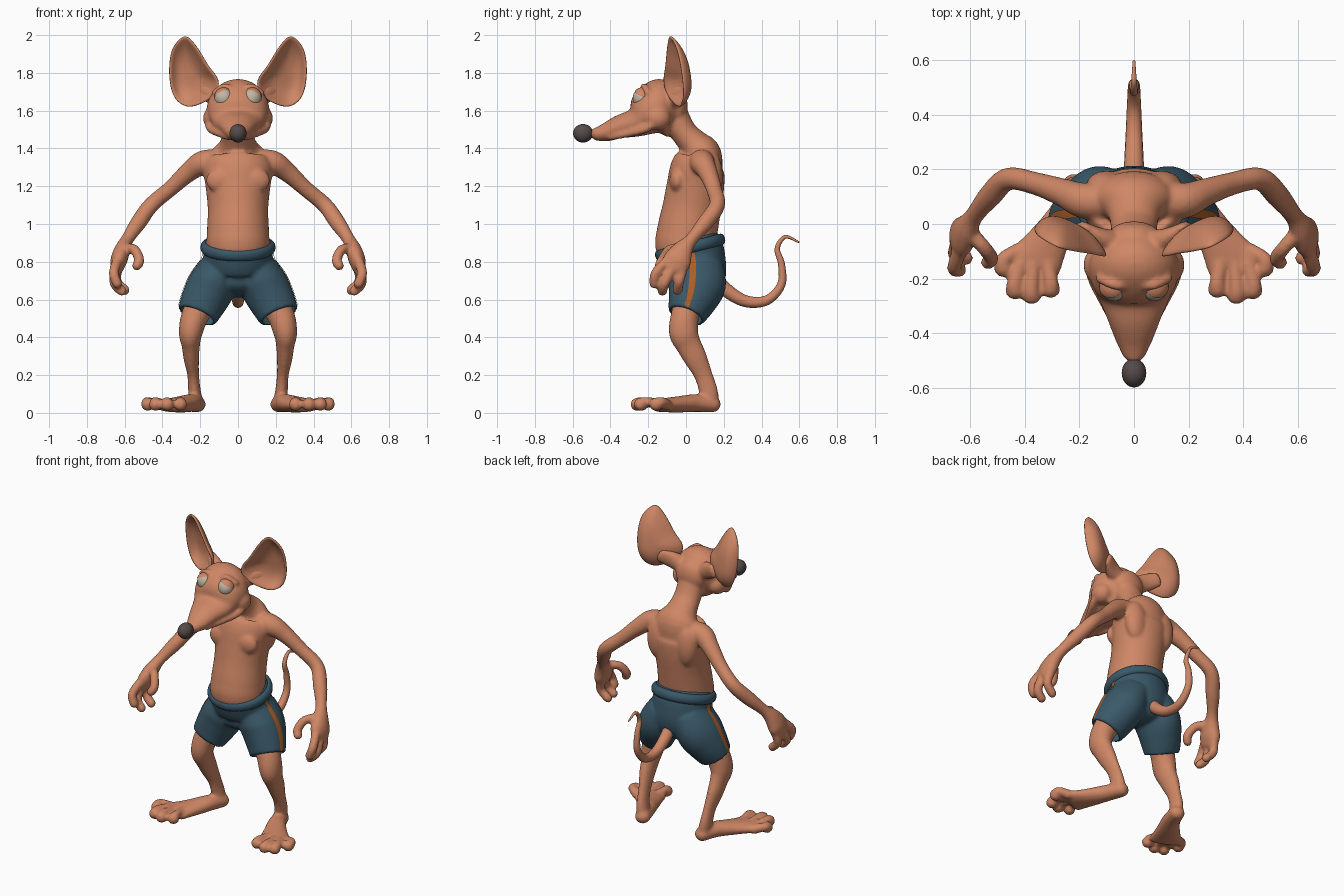
import bpy, bmesh, math
from mathutils import Vector, Matrix

cube = bpy.data.objects.get("Cube")
if cube:
    bpy.data.objects.remove(cube)

X, Y = Vector((1, 0, 0)), Vector((0, 1, 0))


def material(name, *rgb):
    m = bpy.data.materials.new(name)
    m.use_nodes = True
    m.diffuse_color = (*rgb, 1)
    m.node_tree.nodes["Principled BSDF"].inputs["Base Color"].default_value = (*rgb, 1)
    return m


SKIN = material("skin", .62, .24, .13)
CLOTH = material("shorts_blue", .042, .098, .138)
TRIM = material("stripe_orange", .4, .11, .02)
DARK = material("nose_dark", .09, .07, .067)
EYE = material("eye_ivory", .54, .46, .37)


def spline(rows, steps=5, closed=False):
    """Catmull-Rom interpolation of rows of numbers."""
    n, out = len(rows), []
    pick = (lambda i: rows[i % n]) if closed else (lambda i: rows[min(max(i, 0), n - 1)])
    for i in range(n if closed else n - 1):
        for k in range(steps):
            t = k / steps
            out.append([b + .5 * t * (c - a + t * (2*a - 5*b + 4*c - d + t * (3*(b - c) + d - a)))
                        for a, b, c, d in zip(pick(i-1), pick(i), pick(i+1), pick(i+2))])
    return out if closed else out + [list(rows[-1])]


def loft(bm, rows, side=1, ref=X, dome=1.0, sides=24):
    """Skin ellipses (x, y, z, radius along ref, other radius) along a path, with domed ends."""
    rows = spline([r if len(r) == 5 else (*r, r[3]) for r in rows])
    pts = [Vector((side * r[0], r[1], r[2])) for r in rows]
    last, sections = len(rows) - 1, []
    for i, r in enumerate(rows):
        t = (pts[min(i + 1, last)] - pts[max(i - 1, 0)]).normalized()
        sections.append((pts[i], t, r[3], r[4]))
    if dome:
        def cap(sec, sign):
            p, t, a, b = sec
            for ang in (.35, .7, 1.05, 1.35):
                k = math.cos(ang)
                yield p + t * sign * dome * min(a, b) * math.sin(ang), t, a * k, b * k
        sections = list(cap(sections[0], -1))[::-1] + sections + list(cap(sections[-1], 1))
    rings = []
    for p, t, a, b in sections:
        u = (ref - t * ref.dot(t)).normalized()
        v = t.cross(u)
        angles = [math.tau * j / sides for j in range(sides)]
        rings.append([bm.verts.new(p + u * a * math.cos(g) + v * b * math.sin(g)) for g in angles])
    for lo, hi in zip(rings, rings[1:]):
        for j in range(sides):
            k = (j + 1) % sides
            bm.faces.new((lo[j], lo[k], hi[k], hi[j]))
    bm.faces.new(rings[0][::-1])
    bm.faces.new(rings[-1])


def blob(bm, loc, size):
    mat = Matrix.Translation(loc) @ Matrix.Diagonal((*size, 1))
    bmesh.ops.create_uvsphere(bm, u_segments=32, v_segments=20, radius=1, matrix=mat)


def finish(name, bm, mat):
    bmesh.ops.recalc_face_normals(bm, faces=bm.faces)
    me = bpy.data.meshes.new(name)
    bm.to_mesh(me)
    bm.free()
    me.materials.append(mat)
    ob = bpy.data.objects.new(name, me)
    bpy.context.collection.objects.link(ob)
    me.shade_smooth()
    return ob


def fuse(ob, voxel):
    m = ob.modifiers.new("fuse", 'REMESH')
    m.mode, m.voxel_size, m.use_smooth_shade = 'VOXEL', voxel, True
    m = ob.modifiers.new("soften", 'SMOOTH')
    m.factor, m.iterations = .5, 6


def bake(ob):
    bpy.ops.object.select_all(action='DESELECT')
    ob.select_set(True)
    bpy.context.view_layer.objects.active = ob
    bpy.ops.object.convert(target='MESH')
    bpy.ops.object.shade_smooth_by_angle(angle=math.radians(50))


# Body: torso and neck, head with snout, limbs, all fused into one skin
bm = bmesh.new()
loft(bm, [(0, .05, .78, .13, .1), (0, 0, .87, .165, .155), (0, .005, .95, .165, .16),
          (0, .03, 1.08, .16, .155), (0, .05, 1.2, .172, .152), (0, .062, 1.3, .185, .142),
          (0, .08, 1.37, .15, .108), (0, .045, 1.42, .1, .083), (0, -.008, 1.48, .085, .07),
          (0, -.06, 1.56, .085, .08)], sides=40)
loft(bm, [(0, -.05, 1.615, .1, .1), (0, -.12, 1.615, .158, .155), (0, -.19, 1.59, .162, .135),
          (0, -.26, 1.54, .135, .08), (0, -.35, 1.515, .097, .062), (0, -.42, 1.487, .07, .05),
          (0, -.475, 1.475, .045, .035)], dome=.6, sides=40)
blob(bm, (0, -.475, 1.478), (.035, .035, .032))
for s in (1, -1):
    # cheek, lip, brow, ear root, chest and shoulder blade
    blob(bm, (s*.125, -.15, 1.56), (.06, .07, .065))
    loft(bm, [(.16, -.15, 1.55, .02), (.145, -.21, 1.505, .022), (.1, -.3, 1.48, .02),
              (.05, -.4, 1.46, .018)], s)
    loft(bm, [(.022, -.225, 1.7, .016), (.07, -.225, 1.73, .017), (.128, -.2, 1.695, .015)], s)
    loft(bm, [(.08, -.07, 1.66, .05), (.13, -.05, 1.685, .038, .055), (.19, -.01, 1.71, .02, .045)],
         s, Y)
    blob(bm, (s*.08, -.045, 1.23), (.09, .043, .07))
    blob(bm, (s*.1, .14, 1.25), (.075, .055, .13))
    # arm and palm
    loft(bm, [(.07, .085, 1.32, .07), (.18, .085, 1.325, .066), (.26, .115, 1.275, .052),
              (.36, .148, 1.185, .042), (.46, .165, 1.1, .042), (.525, .105, 1.01, .043),
              (.585, .03, .92, .034), (.612, -.015, .865, .055, .042),
              (.63, -.045, .81, .075, .045), (.64, -.06, .77, .068, .036)], s, Y)
    # fingers and thumb
    for path in ([(.64, -.105, .8), (.658, -.16, .74), (.64, -.168, .685)],
                 [(.645, -.07, .77), (.655, -.112, .69), (.615, -.125, .645)],
                 [(.635, -.015, .77), (.645, -.035, .7), (.6, -.045, .65)],
                 [(.6, -.03, .87), (.55, -.085, .865), (.522, -.125, .81), (.535, -.14, .78)]):
        loft(bm, [(*p, .027) for p in path], s, Vector((.4, 1, .2)), sides=16)
    # leg
    loft(bm, [(.1, .05, .7, .09), (.215, 0, .54, .075), (.25, -.013, .43, .064, .078),
              (.25, .014, .36, .049, .068), (.247, .05, .29, .041, .062), (.237, .092, .2, .031, .049),
              (.23, .12, .11, .034, .05), (.222, .125, .055, .04, .045)], s)
    # foot and toes
    loft(bm, [(.215, .145, .045, .046, .042), (.25, .05, .052, .055, .047),
              (.3, -.04, .045, .072, .043), (.355, -.13, .04, .098, .036)], s, dome=.9)
    for x, y in ((.478, -.158), (.436, -.24), (.375, -.258), (.305, -.235)):
        loft(bm, [(.35 + (x - .35) * .6, -.1, .042, .03), (x, y + .03, .058, .027),
                  (x, y, .046, .037)], s, sides=16)
body = finish("body", bm, SKIN)
fuse(body, .0095)
bake(body)

# Shorts: seat and two flared legs, hollowed at the hems
bm, hollow = bmesh.new(), bmesh.new()
loft(bm, [(0, .018, .882, .182, .172), (0, .04, .81, .182, .172), (0, .06, .74, .18, .155),
          (0, .055, .68, .16, .135)], dome=.5, sides=40)
for s in (1, -1):
    loft(bm, [(.08, .06, .78, .11, .14), (.135, .057, .68, .128, .154), (.182, .03, .59, .122, .128),
              (.217, 0, .515, .108, .1)], s, dome=0, sides=32)
    loft(hollow, [(.194, .026, .57, .098, .094), (.217, 0, .515, .094, .086),
                  (.236, -.024, .465, .094, .086)], s, dome=0, sides=32)
shorts = finish("shorts", bm, CLOTH)
cutter = finish("hem_cutter", hollow, CLOTH)
cutter.hide_render = True
fuse(shorts, .0095)
cut = shorts.modifiers.new("hems", 'BOOLEAN')
cut.operation, cut.solver, cut.object = 'DIFFERENCE', 'EXACT', cutter
bake(shorts)
bpy.data.objects.remove(cutter)

# Rolled waistband, higher at the back
bpy.ops.mesh.primitive_torus_add(major_segments=56, minor_segments=14, major_radius=.175,
                                 minor_radius=.024, location=(0, .022, .876),
                                 rotation=(.255, 0, 0))
band = bpy.context.object
band.name = "waistband"
band.scale = (1, .96, 1.3)
band.data.materials.append(CLOTH)
band.data.shade_smooth()

# Tail
bm = bmesh.new()
loft(bm, [(0, .15, .72, .036), (0, .22, .645, .036), (0, .32, .59, .031), (0, .43, .597, .026),
          (0, .505, .68, .022), (0, .505, .79, .018), (0, .483, .87, .014), (0, .525, .932, .01),
          (0, .595, .905, .005)], sides=16)
finish("tail", bm, SKIN)

# Nose
bm = bmesh.new()
blob(bm, (0, -.545, 1.48), (.045, .053, .049))
finish("nose", bm, DARK)

EAR = [(.12, 1.69), (.19, 1.64), (.27, 1.622), (.335, 1.67), (.362, 1.78), (.35, 1.92),
       (.285, 1.995), (.225, 1.945), (.16, 1.84), (.105, 1.76)]
STRIPE = [(.23, .03, .85), (.26, .035, .75), (.31, .025, .65), (.36, -.005, .555)]

for s, label in ((1, "left"), (-1, "right")):
    # Cupped ear
    bm = bmesh.new()
    outline, rings, depth = spline(EAR, 4, closed=True), [], 9

    def ear_point(x, z, r):
        y = -.12 + .4 * (x - .12) - .15 * (z - 1.8) + .07 * (1 - r ** 3)
        return bm.verts.new((s * x, y, z))
    cx, cz = .25, 1.78
    hub = ear_point(cx, cz, 0)
    for i in range(1, depth):
        r = i / (depth - 1)
        rings.append([ear_point(cx + (x - cx) * r, cz + (z - cz) * r, r) for x, z in outline])
    count = len(outline)
    for j in range(count):
        k = (j + 1) % count
        bm.faces.new((hub, rings[0][j], rings[0][k]))
        for lo, hi in zip(rings, rings[1:]):
            bm.faces.new((lo[j], hi[j], hi[k], lo[k]))
    ear = finish("ear_" + label, bm, SKIN)
    shell = ear.modifiers.new("thickness", 'SOLIDIFY')
    shell.thickness, shell.offset = .016, 0
    ear.modifiers.new("round", 'SUBSURF').levels = 1

    # Eyeball with a drooping upper lid
    centre = Vector((s * .074, -.232, 1.666))
    bm = bmesh.new()
    blob(bm, centre, (.05, .05, .053))
    finish("eye_" + label, bm, EYE)
    bm = bmesh.new()
    blob(bm, centre, (.054, .054, .057))
    bmesh.ops.bisect_plane(bm, geom=bm.verts[:] + bm.edges[:] + bm.faces[:],
                           plane_co=centre + Vector((0, 0, .03)),
                           plane_no=(s * .4, .3, 1), clear_inner=True)
    finish("eyelid_" + label, bm, SKIN)

    # Side stripe hugging the shorts
    bm = bmesh.new()
    rows = [[bm.verts.new((s * x, y + w * .009, z)) for w in (-2, -1, 0, 1, 2)]
            for x, y, z in spline(STRIPE, 8)]
    for lo, hi in zip(rows, rows[1:]):
        for j in range(4):
            bm.faces.new((lo[j], lo[j + 1], hi[j + 1], hi[j]))
    stripe = finish("stripe_" + label, bm, TRIM)
    wrap = stripe.modifiers.new("hug", 'SHRINKWRAP')
    wrap.target, wrap.offset, wrap.wrap_mode = shorts, .004, 'OUTSIDE_SURFACE'
